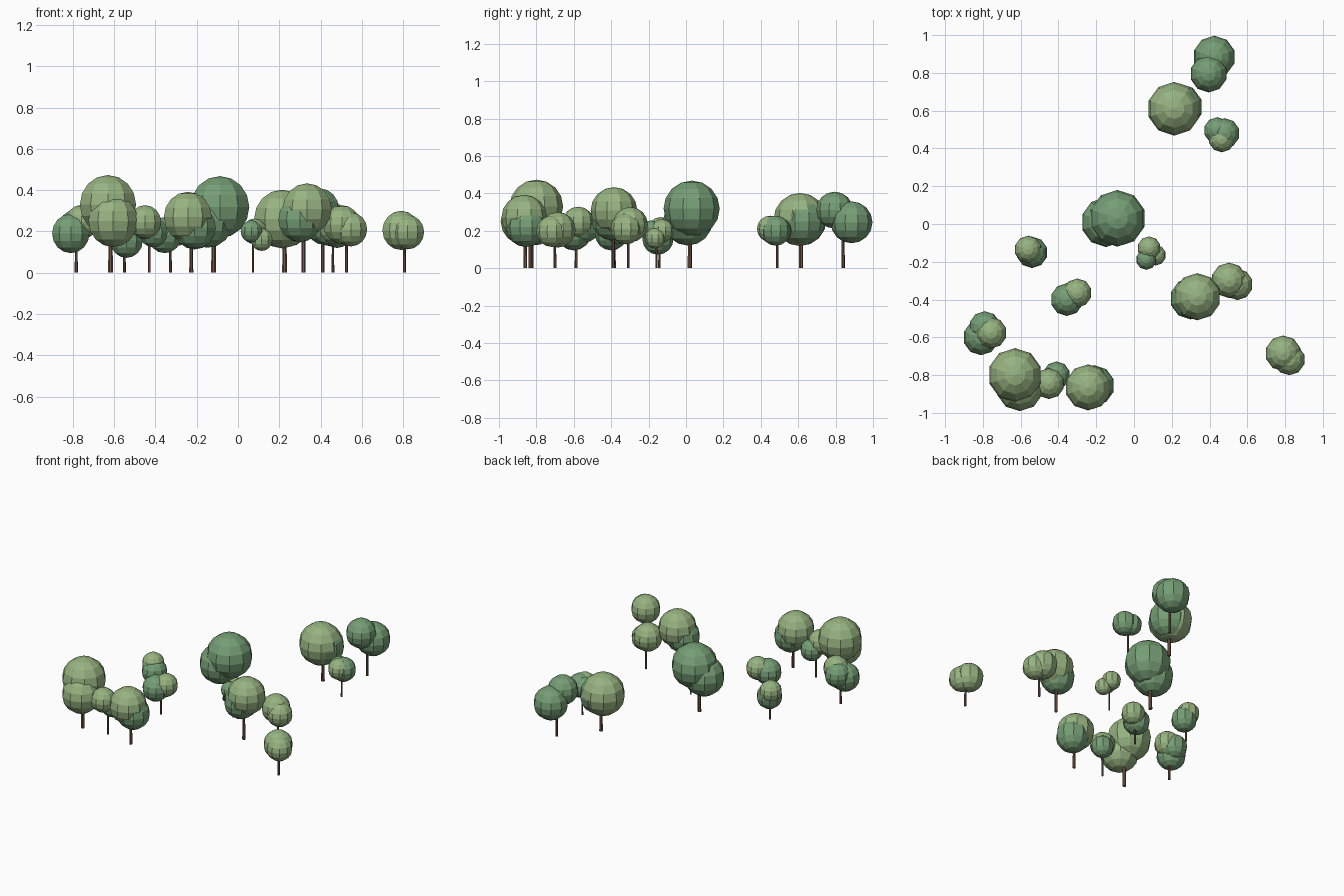
import bpy, bmesh
from mathutils import Matrix, Vector

if "Cube" in bpy.data.objects:
    bpy.data.objects.remove(bpy.data.objects["Cube"])


def material(name, rgb):
    m = bpy.data.materials.new(name)
    m.diffuse_color = (*rgb, 1)
    m.use_nodes = True
    m.node_tree.nodes["Principled BSDF"].inputs["Base Color"].default_value = m.diffuse_color
    return m


LEAF = {"l": material("light_leaf", (0.31, 0.45, 0.22)),
        "d": material("dark_leaf", (0.18, 0.34, 0.18))}
BARK = material("bark", (0.17, 0.10, 0.07))


def finish(bm, name, mat):
    me = bpy.data.meshes.new(name)
    bm.to_mesh(me)
    bm.free()
    me.materials.append(mat)
    bpy.context.collection.objects.link(bpy.data.objects.new(name, me))


def trunk(name, x, y, r, h):
    bm = bmesh.new()
    bmesh.ops.create_cone(bm, cap_ends=True, segments=7, radius1=r, radius2=r * 0.8,
                          depth=h, matrix=Matrix.Translation((x, y, h / 2)))
    finish(bm, name, BARK)


def leaf_ball(name, centre, r, mat):
    bm = bmesh.new()
    bmesh.ops.create_uvsphere(bm, u_segments=10, v_segments=8, radius=r,
                              matrix=Matrix.Translation(centre))
    finish(bm, name, mat)


def tree(i, colours, r, centre, *offsets):
    """Main leaf ball, smaller balls offset from it, trunk below the middle."""
    main = Vector(centre)
    balls = [main] + [main + Vector(o) for o in offsets]
    for j, (c, colour) in enumerate(zip(balls, colours)):
        leaf_ball(f"crown_{i}_{j + 1}", c, r * (0.88 if j else 1), LEAF[colour])
    mid = (balls[0] + balls[1]) / 2
    trunk(f"trunk_{i}", mid.x, mid.y, r * 0.083, min(b.z for b in balls))


# North group
tree(1, "dd", 0.112, (0.425, 0.885, 0.245), (-0.03, -0.09, 0.065))
tree(2, "ld", 0.142, (0.213, 0.61, 0.26), (0.025, 0.01, -0.01))
tree(3, "ddl", 0.08, (0.48, 0.48, 0.2), (-0.04, 0.015, 0), (-0.015, -0.03, 0.01))
# Middle group
tree(4, "dd", 0.15, (-0.088, 0.03, 0.318), (-0.06, -0.02, -0.065))
tree(5, "dl", 0.083, (-0.54, -0.15, 0.155), (-0.02, 0.015, 0.045))
tree(6, "ldl", 0.062, (0.08, -0.128, 0.2), (-0.015, -0.06, 0), (0.035, -0.037, -0.04))
tree(7, "dl", 0.087, (-0.355, -0.4, 0.182), (0.055, 0.035, 0.023))
tree(8, "ld", 0.125, (0.335, -0.385, 0.308), (-0.035, -0.01, -0.05))
tree(9, "ll", 0.094, (0.503, -0.298, 0.233), (0.044, -0.022, -0.023))
# South group
tree(10, "dld", 0.095, (-0.81, -0.6, 0.19), (0.053, 0.024, 0.055), (0.02, 0.055, 0.03))
tree(11, "ll", 0.143, (-0.63, -0.8, 0.33), (0.025, -0.065, -0.08))
tree(12, "ld", 0.082, (-0.45, -0.845, 0.245), (0.04, 0.045, -0.05))
tree(13, "ll", 0.095, (0.79, -0.685, 0.205), (0.032, -0.032, -0.008))
tree(14, "ld", 0.122, (-0.243, -0.865, 0.27), (0.033, 0.01, -0.05))
